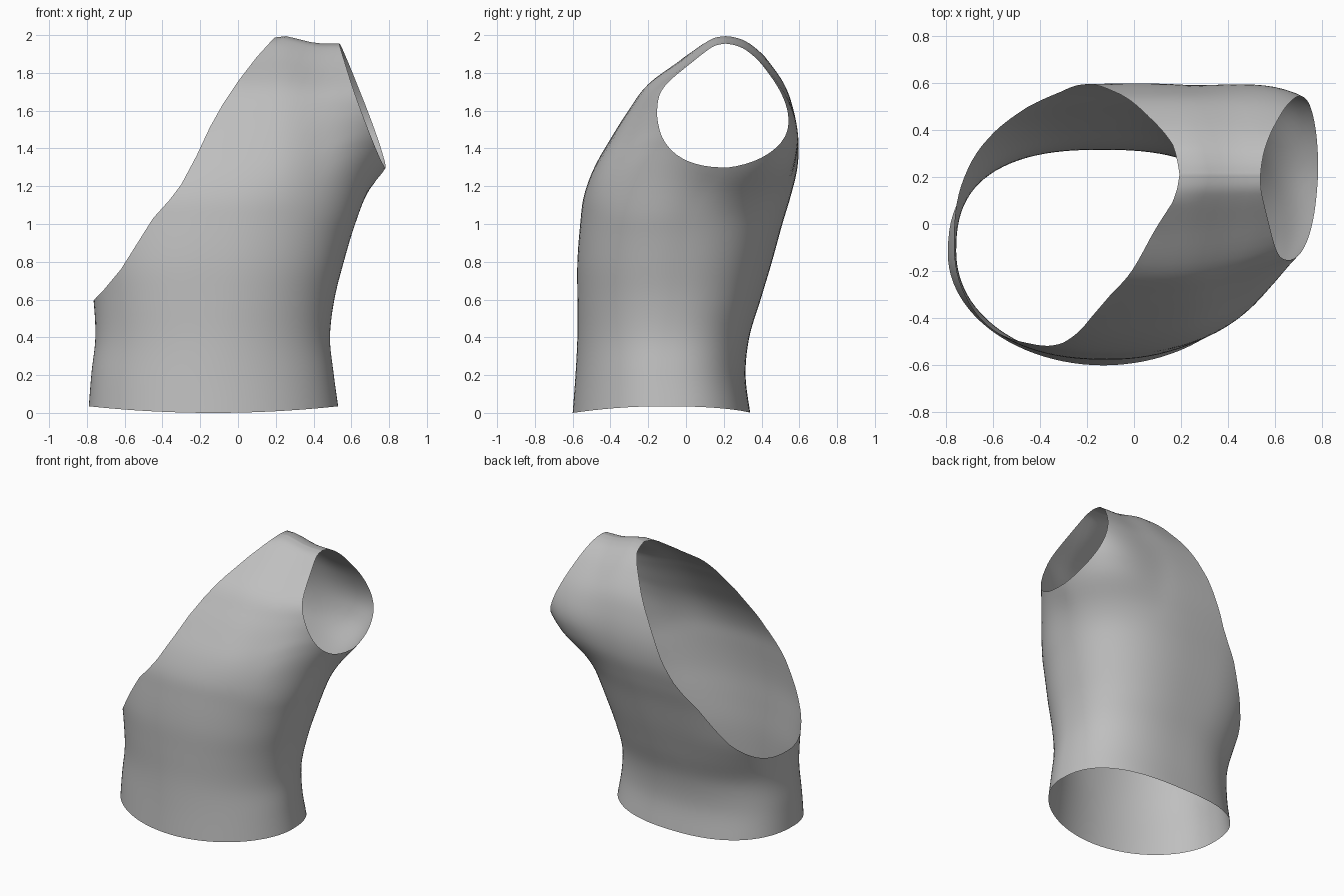
import bpy, bmesh, math
from mathutils import Vector

cube = bpy.data.objects.get("Cube")
if cube:
    bpy.data.objects.remove(cube)

# Body sections: height, left x, right x, front y, back y
SECTIONS = [
    (0.00, -0.79, 0.53, -0.60, 0.34), (0.20, -0.775, 0.505, -0.585, 0.315),
    (0.40, -0.755, 0.487, -0.575, 0.335), (0.60, -0.765, 0.51, -0.575, 0.395),
    (0.80, -0.79, 0.56, -0.575, 0.455), (1.00, -0.81, 0.62, -0.56, 0.51),
    (1.15, -0.83, 0.685, -0.54, 0.555), (1.30, -0.84, 0.785, -0.485, 0.59),
    (1.45, -0.83, 0.87, -0.40, 0.595), (1.60, -0.80, 0.94, -0.305, 0.57),
    (1.74, -0.80, 1.00, -0.20, 0.52), (1.88, -0.80, 1.08, -0.01, 0.42),
    (1.96, -0.80, 1.13, 0.10, 0.33), (1.99, -0.80, 1.16, 0.155, 0.265),
    (2.00, -0.80, 1.18, 0.21, 0.21),
]
# Neckline height along x
NECK = [(-1.0, 0.34), (-0.76, 0.60), (-0.72, 0.64), (-0.62, 0.76), (-0.45, 1.03),
        (-0.36, 1.13), (-0.30, 1.21), (-0.22, 1.36), (-0.15, 1.51), (-0.08, 1.635),
        (0.0, 1.755), (0.1, 1.885), (0.205, 2.0), (1.3, 9.0)]
SIDES, STEPS = 96, 5


def neck_height(x):
    for (x0, z0), (x1, z1) in zip(NECK, NECK[1:]):
        if x <= x1:
            return z0 + (z1 - z0) * (x - x0) / (x1 - x0)
    return NECK[-1][1]


def ramp(value, low, high):
    t = min(max((value - low) / (high - low), 0.0), 1.0)
    return t * t * (3 - 2 * t)


def spline(a, b, c, d, t):
    return b + 0.5 * t * (c - a + t * (2*a - 5*b + 4*c - d + t * (3*(b - c) + d - a)))


def smooth_sections():
    last = len(SECTIONS) - 1
    for i in range(last):
        quad = [SECTIONS[min(max(i + k, 0), last)] for k in (-1, 0, 1, 2)]
        for s in range(STEPS):
            yield [spline(*vals, s / STEPS) for vals in zip(*quad)]
    yield SECTIONS[-1]


def ring_point(section, k):
    z, left, right, front, back = section
    ang = math.tau * k / SIDES
    c, s = math.cos(ang), math.sin(ang)
    # Fullness of the outline: squarer at the back, most of all back left
    if s > 0:
        power = 2.5 + 0.6 * ramp(z, 0.4, 0.8) * ramp(-c, 0.0, 0.4)
    else:
        power = 1.97 + (0.3 - 0.12 * ramp(c, -0.2, 0.4)) * ramp(z, 0.2, 0.8)
    bulge = max(0.0, 1 - abs(c) ** power) ** (1 / power)
    x = (left + right) / 2 + c * (right - left) / 2
    y = (front + back) / 2 + math.copysign(bulge, s) * (back - front) / 2
    # Arm side set back at the armpit, easing off toward the shoulder
    y += 0.10 * ramp(x, 0.2, 0.8) * ramp(z, 1.0, 1.35) * (1 - ramp(z, 1.4, 1.9))
    # Armpit rising toward the front
    z += (0.25 * max(0.0, 0.2 - y) * ramp(x, 0.4, 0.75)
          * ramp(z, 1.0, 1.3) * (1 - ramp(z, 1.35, 1.75)))
    # Curved hem and sloping shoulder
    z += 0.035 * c * c * max(0.0, 1 - z / 0.4)
    z -= 0.045 * ramp(x, 0.2, 0.45) * ramp(z, 1.3, 2.0)
    return x, y, z


# Loft the garment as one tube closed along the shoulder ridge
bm = bmesh.new()
rings = [[bm.verts.new(ring_point(sec, k)) for k in range(SIDES)]
         for sec in smooth_sections()]
for lower, upper in zip(rings, rings[1:]):
    for k in range(SIDES):
        n = (k + 1) % SIDES
        bm.faces.new((lower[k], lower[n], upper[n], upper[k]))
bmesh.ops.remove_doubles(bm, verts=bm.verts[:], dist=0.0005)
bmesh.ops.recalc_face_normals(bm, faces=bm.faces[:])


def trim(point, normal):
    bmesh.ops.bisect_plane(bm, geom=bm.verts[:] + bm.edges[:] + bm.faces[:],
                           plane_co=Vector(point), plane_no=Vector(normal),
                           clear_outer=True)


# Armhole, turned slightly forward
trim((0.535, 0.2, 1.96), (1, -0.05, 0.372))
# Slanted neckline: flatten its curve, trim, then restore
for v in bm.verts:
    v.co.z -= neck_height(v.co.x)
trim((0, 0, 0), (0, 0, 1))
for v in bm.verts:
    v.co.z += neck_height(v.co.x)

for f in bm.faces:
    f.smooth = True
mesh = bpy.data.meshes.new("one_shoulder_top")
bm.to_mesh(mesh)
bm.free()
top = bpy.data.objects.new("one_shoulder_top", mesh)
bpy.context.collection.objects.link(top)

# Plain cloth
cloth = bpy.data.materials.new("grey_cloth")
cloth.use_nodes = True
colour = (0.52, 0.52, 0.52, 1)
cloth.diffuse_color = colour
cloth.node_tree.nodes["Principled BSDF"].inputs["Base Color"].default_value = colour
mesh.materials.append(cloth)
